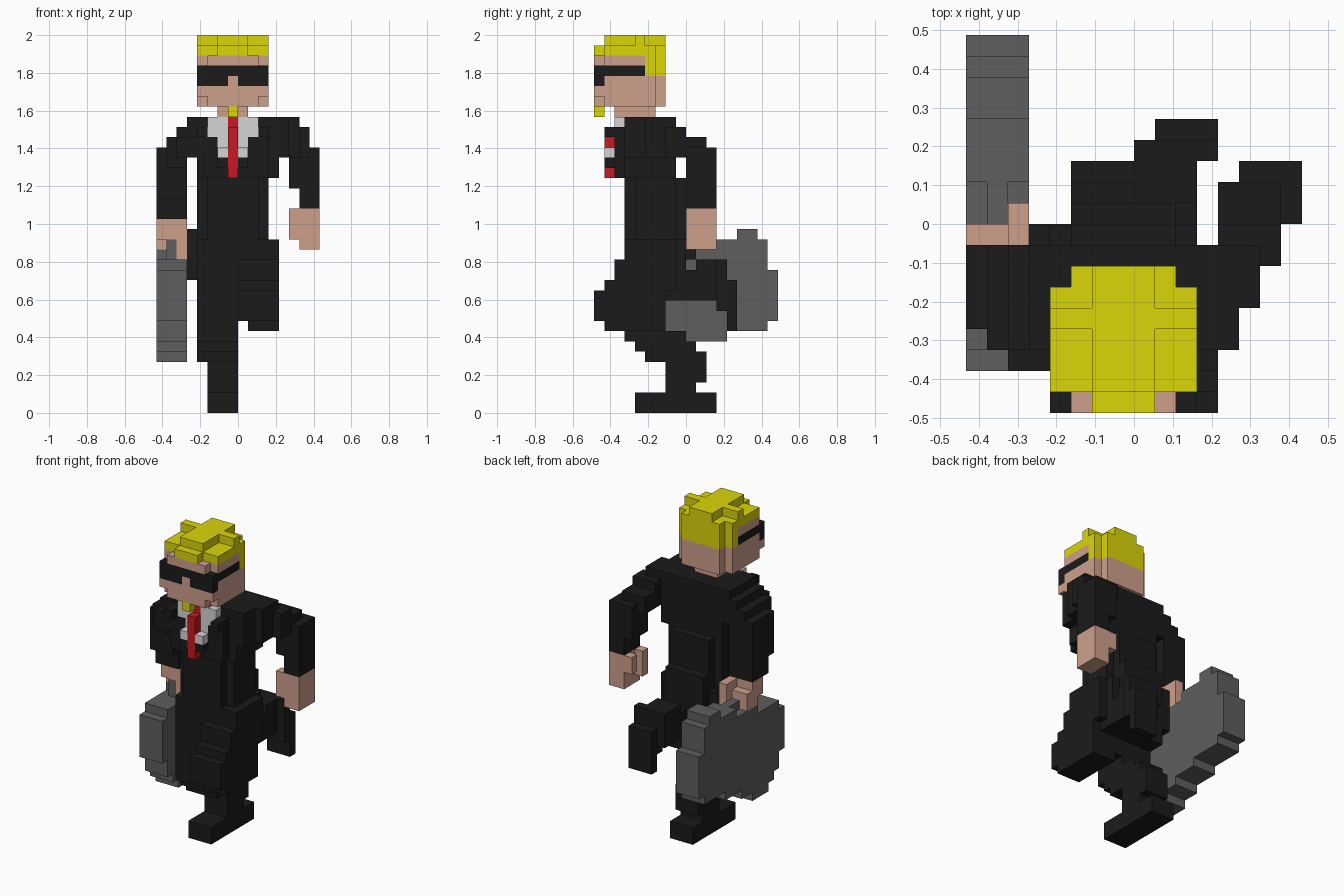
import bpy, bmesh, math
from mathutils import Vector

cube = bpy.data.objects.get("Cube")
if cube:
    bpy.data.objects.remove(cube, do_unlink=True)

UNIT = 2 / 37          # edge length of one block


def material(name, r, g, b):
    mat = bpy.data.materials.new(name)
    mat.use_nodes = True
    mat.diffuse_color = (r, g, b, 1)
    shader = next(n for n in mat.node_tree.nodes if n.type == 'BSDF_PRINCIPLED')
    shader.inputs["Base Color"].default_value = (r, g, b, 1)
    return mat


black = material("black cloth", .011, .011, .011)
yellow = material("yellow hair", .71, .67, .003)
skin = material("skin", .62, .35, .26)
grey = material("case grey", .112, .112, .112)
white = material("shirt white", .66, .66, .66)
red = material("tie red", .58, .01, .014)

grid = {}              # block position -> part name
parts = {}             # part name -> material


def part(name, mat, *boxes):
    """Fill boxes given as (x range), (y range), (z range); later parts win."""
    parts[name] = mat
    for xs, ys, zs in boxes:
        for x in range(*xs):
            for y in range(*ys):
                for z in range(*zs):
                    grid[x, y, z] = name


def build(name, mat):
    """Turn the blocks of one part into a mesh of its exposed faces."""
    bm = bmesh.new()
    corners = {}
    for cell in [c for c, owner in grid.items() if owner == name]:
        for axis in range(3):
            for side in (0, 1):
                near = list(cell)
                near[axis] += 2 * side - 1
                if tuple(near) in grid:
                    continue
                ring = []
                for u, v in ((0, 0), (1, 0), (1, 1), (0, 1)):
                    p = list(cell)
                    p[axis] += side
                    p[(axis + 1) % 3] += u
                    p[(axis + 2) % 3] += v
                    p = tuple(p)
                    if p not in corners:
                        corners[p] = bm.verts.new(Vector(p) * UNIT)
                    ring.append(corners[p])
                bm.faces.new(ring if side else ring[::-1])
    bmesh.ops.dissolve_limit(bm, angle_limit=math.radians(1),
                             verts=bm.verts[:], edges=bm.edges[:])
    mesh = bpy.data.meshes.new(name)
    bm.to_mesh(mesh)
    bm.free()
    mesh.materials.append(mat)
    bpy.context.collection.objects.link(bpy.data.objects.new(name, mesh))


# Standing leg with its shoe
part("standing_leg", black,
     ((-4, 0), (-6, 0), (11, 16)),
     ((-4, 0), (-6, -2), (8, 11)),
     ((-4, 0), (-6, 0), (7, 8)),
     ((-4, 0), (-5, 0), (6, 7)),
     ((-4, 0), (-4, 0), (5, 6)),
     ((-3, 0), (0, 1), (6, 7)),
     ((-3, 0), (-2, 2), (3, 6)),
     ((-3, 0), (-2, 1), (2, 3)))
part("standing_shoe", black, ((-3, 0), (-5, 3), (0, 2)))

# Raised leg: thigh forward, shin back, shoe pointing down
part("raised_leg", black,
     ((0, 4), (-7, -1), (12, 15)),
     ((0, 4), (-6, -1), (14, 17)),
     ((0, 4), (-9, -5), (9, 12)),
     ((0, 4), (-8, -2), (9, 13)),
     ((1, 4), (-8, -2), (8, 9)),
     ((0, 3), (-2, 2), (11, 14)),
     ((0, 3), (1, 4), (11, 15)))
part("raised_shoe", black,
     ((1, 4), (3, 4), (10, 15)),
     ((1, 4), (4, 5), (8, 13)))

# Jacket body with a raised back panel and tail
part("jacket", black,
     ((-4, 3), (-6, 0), (14, 17)),
     ((-3, 2), (-6, -1), (16, 24)),
     ((-4, 3), (-5, -1), (16, 24)),
     ((-3, 2), (-1, 0), (16, 23)),
     ((-3, 2), (0, 1), (15, 19)),
     ((-4, 4), (-6, -1), (23, 29)),
     ((-4, 3), (-7, -2), (23, 28)),
     ((-5, -4), (-3, 0), (13, 18)))
part("lapels", black,
     ((-2, 1), (-8, -7), (24, 25)),
     ((-4, -3), (-8, -7), (27, 28)),
     ((2, 3), (-8, -7), (27, 28)))

# Shirt and tie
part("shirt", white,
     ((-3, 2), (-7, -6), (27, 29)),
     ((-2, 1), (-8, -7), (25, 26)),
     ((-2, 1), (-7, -6), (25, 28)))
part("tie", red,
     ((-1, 0), (-8, -7), (23, 28)),
     ((-1, 0), (-7, -6), (27, 29)))

# Sleeves and hands
part("left_sleeve", black,
     ((4, 5), (-6, -1), (25, 29)),
     ((4, 6), (-4, -1), (26, 29)),
     ((4, 6), (-4, 0), (25, 28)),
     ((4, 7), (-2, 2), (25, 27)),
     ((6, 7), (-2, 0), (26, 28)),
     ((5, 8), (0, 3), (22, 26)),
     ((6, 8), (0, 3), (20, 22)))
part("left_hand", skin,
     ((6, 8), (0, 3), (16, 20)),
     ((5, 6), (0, 1), (17, 20)),
     ((5, 6), (2, 3), (18, 20)))
part("right_sleeve", black,
     ((-5, -4), (-6, -1), (25, 29)),
     ((-6, -4), (-6, -1), (25, 28)),
     ((-6, -4), (-7, -2), (25, 27)),
     ((-7, -5), (-6, -1), (24, 27)),
     ((-8, -5), (-5, -1), (21, 26)),
     ((-8, -5), (-4, -1), (19, 21)))
part("right_hand", skin,
     ((-8, -5), (-3, -1), (18, 19)),
     ((-8, -5), (-3, 0), (17, 18)),
     ((-8, -7), (-2, 0), (16, 17)),
     ((-6, -5), (-1, 1), (16, 19)))

# Tilted case, one row of blocks per height, and its handle
part("case_handle", grey, ((-7, -6), (-3, 2), (15, 17)))
rows = [(-4, -1), (-5, 1), (-6, 4), (-6, 8)] + [(-7, 9)] * 5
rows += [(-6, 8), (-2, 8), (2, 8), (5, 7)]
part("case", grey, *[((-8, -5), row, (z, z + 1))
                     for z, row in enumerate(rows, 5)])
part("right_thumb", skin, ((-6, -5), (-3, -1), (15, 18)))

# Neck and head
part("neck", skin, ((-2, 1), (-7, -3), (29, 30)))
part("head", skin,
     ((-4, 3), (-8, -3), (30, 35)),
     ((-3, 2), (-3, -2), (30, 35)),
     ((-3, 2), (-9, -8), (30, 35)),
     ((-4, 3), (-9, -8), (31, 32)))
part("beard", yellow, ((-1, 0), (-9, -8), (29, 30)))

# Sunglasses, with the nose left free
part("sunglasses", black,
     ((-4, 3), (-9, -8), (32, 34)),
     ((-4, -3), (-8, -4), (33, 34)),
     ((2, 3), (-8, -4), (33, 34)))
part("nose", skin, ((-1, 0), (-9, -8), (32, 33)))

# Hair: cap, back, fringe and raised cross on top
part("hair", yellow,
     ((-4, 3), (-8, -3), (35, 36)),
     ((-4, 3), (-4, -3), (33, 36)),
     ((-3, 2), (-3, -2), (33, 36)),
     ((-2, 1), (-9, -8), (35, 36)),
     ((-2, 1), (-8, -2), (36, 37)),
     ((-4, 3), (-5, -4), (36, 37)))

for part_name, part_mat in parts.items():
    build(part_name, part_mat)
